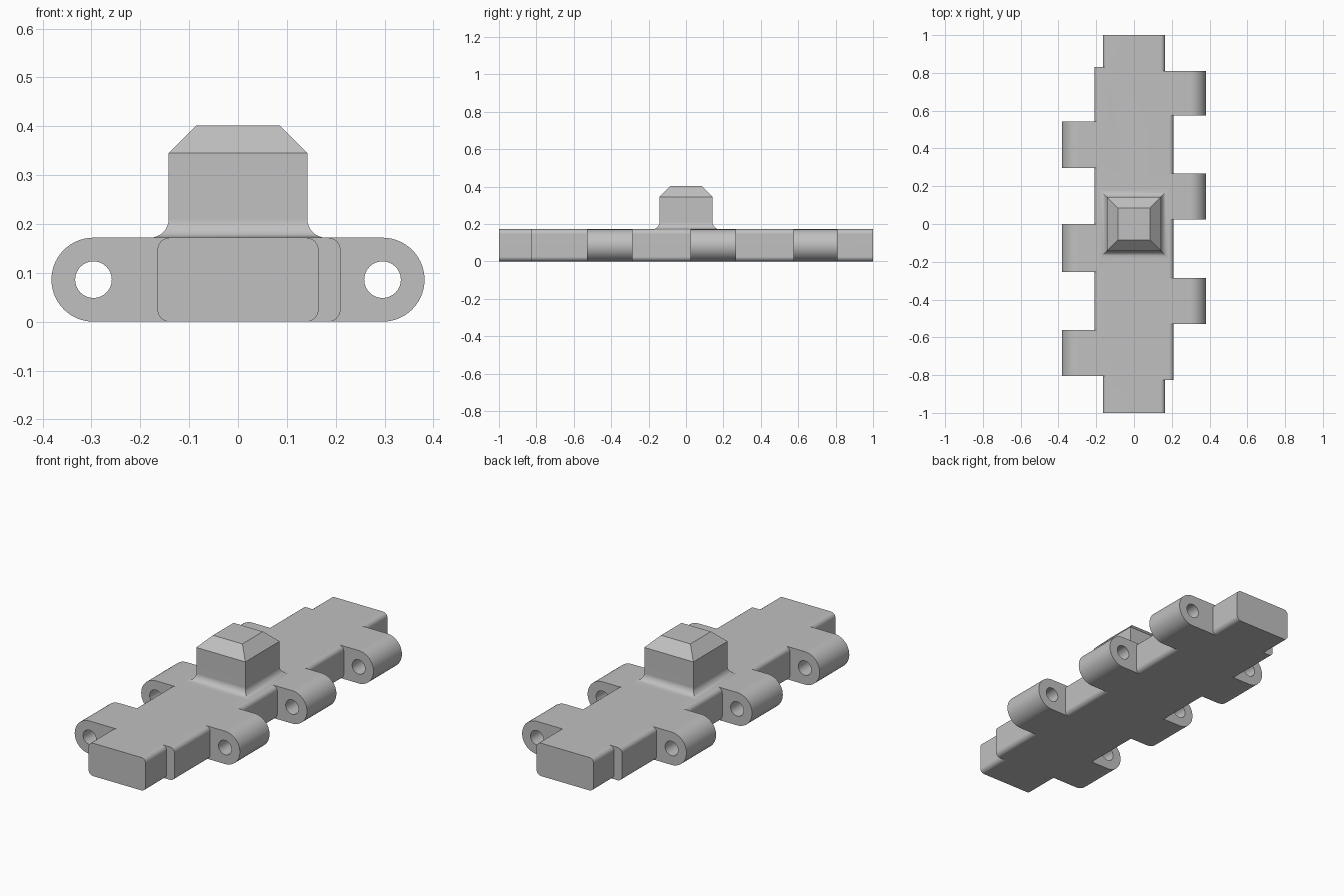
import bpy, bmesh, math

cube = bpy.data.objects.get("Cube")
if cube:
    bpy.data.objects.remove(cube, do_unlink=True)

H = 0.172            # plate thickness
R = H / 2            # lug radius
PIN_X = 0.296        # pin hole axis
EDGE = 0.025         # rounding of long edges

steel = bpy.data.materials.new("grey steel")
steel.use_nodes = True
colour = (0.53, 0.53, 0.53, 1)
steel.diffuse_color = colour
steel.node_tree.nodes["Principled BSDF"].inputs["Base Color"].default_value = colour


def arc(cx, cz, r, start, end, steps):
    return [(cx + r * math.cos(math.radians(start + (end - start) * i / steps)),
             cz + r * math.sin(math.radians(start + (end - start) * i / steps)))
            for i in range(steps + 1)]


def loft(name, rings):
    """Solid from matching closed rings of 3D points, capped at both ends."""
    bm = bmesh.new()
    loops = [[bm.verts.new(p) for p in ring] for ring in rings]
    n = len(loops[0])
    for a, b in zip(loops, loops[1:]):
        for i in range(n):
            bm.faces.new((a[i], a[(i + 1) % n], b[(i + 1) % n], b[i]))
    bm.faces.new(loops[0])
    bm.faces.new(loops[-1])
    bmesh.ops.recalc_face_normals(bm, faces=bm.faces)
    mesh = bpy.data.meshes.new(name)
    bm.to_mesh(mesh)
    bm.free()
    mesh.materials.append(steel)
    obj = bpy.data.objects.new(name, mesh)
    bpy.context.collection.objects.link(obj)
    return obj


def prism(name, profile, y0, y1, side=1):
    return loft(name, [[(side * x, y, z) for x, z in profile] for y in (y0, y1)])


def combine(target, tool, operation):
    mod = target.modifiers.new(operation, 'BOOLEAN')
    mod.operation = operation
    mod.solver = 'EXACT'
    mod.object = tool
    bpy.context.view_layer.objects.active = target
    bpy.ops.object.modifier_apply(modifier=mod.name)
    bpy.data.objects.remove(tool, do_unlink=True)


def rounded_half(width):
    return (arc(width - EDGE, EDGE, EDGE, -90, 0, 6)
            + arc(width - EDGE, H - EDGE, EDGE, 0, 90, 6))


# Central bar running the full length
half = rounded_half(0.165)
link = prism("track_link", half + [(-x, z) for x, z in reversed(half)], -1, 1)

# Wider shoulders, one per side
shoulder = rounded_half(0.21) + [(0, H), (0, 0)]
for side, y0, y1 in ((1, -0.825, 0.81), (-1, -0.805, 0.83)):
    combine(link, prism("shoulder", shoulder, y0, y1, side), 'UNION')

# Hinge lugs, staggered between the two sides
lug = arc(PIN_X, R, R, -90, 90, 28) + [(0.1, H), (0.1, 0)]
lugs = {1: ((-0.53, -0.285), (0.025, 0.268), (0.575, 0.81)),
        -1: ((-0.805, -0.56), (-0.255, 0.0), (0.297, 0.542))}
for side, spans in lugs.items():
    for y0, y1 in spans:
        combine(link, prism("hinge_lug", lug, y0, y1, side), 'UNION')

# Guide horn with flared foot and chamfered top
foot = arc(0.18, 0.21, 0.038, 270, 180, 8)
levels = [(0.18, 0.1)] + foot + [(0.142, 0.345), (0.085, 0.402)]
horn = loft("guide_horn", [[(sx * w, sy * w, z) for sx, sy in
                            ((-1, -1), (1, -1), (1, 1), (-1, 1))] for w, z in levels])
combine(link, horn, 'UNION')

# Pin holes bored through each row of lugs
for side in (1, -1):
    bore = prism("pin_bore", arc(PIN_X, R, 0.0375, 0, 348.75, 31), -1.1, 1.1, side)
    combine(link, bore, 'DIFFERENCE')

# Smooth rounded surfaces, sharp corners
bpy.ops.object.select_all(action='DESELECT')
link.select_set(True)
bpy.context.view_layer.objects.active = link
bpy.ops.object.shade_smooth_by_angle(angle=math.radians(30))
weighted = link.modifiers.new("even_flats", 'WEIGHTED_NORMAL')
weighted.keep_sharp = True
